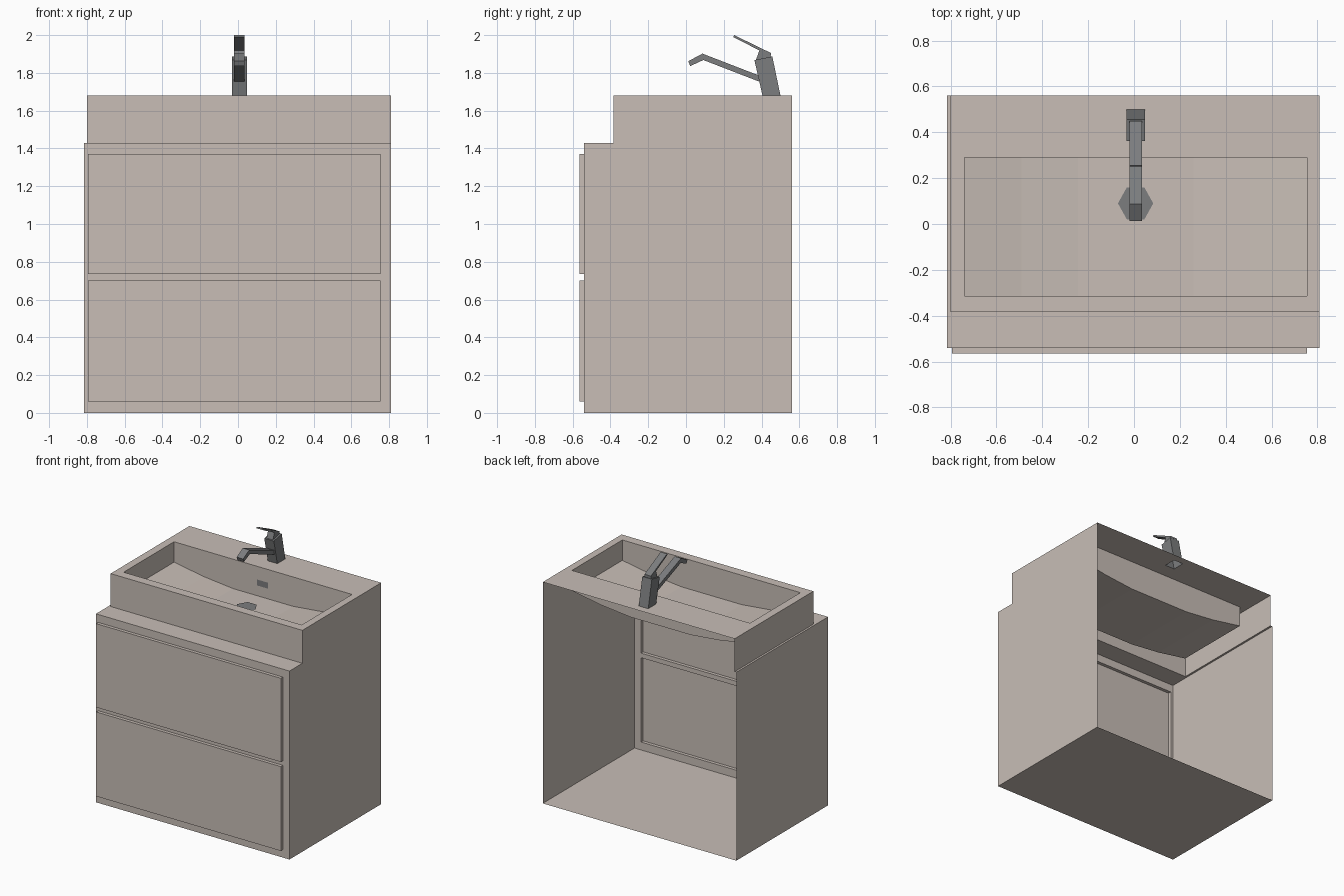
import bpy, bmesh, math
from mathutils import Vector

if "Cube" in bpy.data.objects:
    bpy.data.objects.remove(bpy.data.objects["Cube"])


def material(name, rgb):
    m = bpy.data.materials.new(name)
    m.diffuse_color = (*rgb, 1)
    m.use_nodes = True
    m.node_tree.nodes["Principled BSDF"].inputs["Base Color"].default_value = m.diffuse_color
    return m


BEIGE = material("warm_beige", (0.58, 0.515, 0.47))
GREY = material("metal_grey", (0.2, 0.205, 0.21))


def finish(name, bm, mat):
    bmesh.ops.remove_doubles(bm, verts=bm.verts, dist=1e-5)
    bmesh.ops.recalc_face_normals(bm, faces=bm.faces)
    me = bpy.data.meshes.new(name)
    bm.to_mesh(me)
    bm.free()
    me.materials.append(mat)
    ob = bpy.data.objects.new(name, me)
    bpy.context.collection.objects.link(ob)
    return ob


def sheet(name, polys, mat):
    bm = bmesh.new()
    for p in polys:
        bm.faces.new([bm.verts.new(c) for c in p])
    return finish(name, bm, mat)


def rect_z(x0, x1, y0, y1, z):
    return [(x0, y0, z), (x1, y0, z), (x1, y1, z), (x0, y1, z)]


def rect_y(x0, x1, z0, z1, y):
    return [(x0, y, z0), (x1, y, z0), (x1, y, z1), (x0, y, z1)]


def rect_x(y0, y1, z0, z1, x):
    return [(x, y0, z0), (x, y1, z0), (x, y1, z1), (x, y0, z1)]


def extrude_yz(name, profile, x0, x1, mat, open_edge=None):
    """Side profile in (y, z) pulled across x; open_edge skips one wall."""
    n = len(profile)
    polys = [[(x, y, z) for y, z in profile] for x in (x0, x1)]
    for i in range(n):
        if i != open_edge:
            (a, b), (c, d) = profile[i], profile[(i + 1) % n]
            polys.append([(x0, a, b), (x1, a, b), (x1, c, d), (x0, c, d)])
    return sheet(name, polys, mat)


L, R, F, B = -0.815, 0.81, -0.54, 0.56      # cabinet limits
SL, SF = -0.80, -0.385                      # sink left and front
LEDGE, TOP = 1.43, 1.68
DRAWER_F = -0.565
drawers = [(0.06, 0.70), (0.735, 1.37)]
DX0, DX1 = -0.795, 0.755

# Cabinet shell, open at the back
sheet("cabinet_shell", [
    rect_z(L, R, F, B, 0),
    rect_x(F, B, 0, LEDGE, L),
    rect_x(F, B, 0, LEDGE, R),
    rect_z(L, R, F, SF, LEDGE),
    rect_z(L, SL, SF, B, LEDGE),
], BEIGE)

# Front frame around the drawers
xs = [L, DX0, DX1, R]
zs = [0, 0.06, 0.70, 0.735, 1.37, LEDGE]
sheet("front_frame", [rect_y(xs[i], xs[i + 1], zs[j], zs[j + 1], F)
                      for i in range(3) for j in range(5)
                      if not (i == 1 and j in (1, 3))], BEIGE)

# Drawer fronts, hollow behind
for name, (z0, z1) in zip(("lower_drawer", "upper_drawer"), drawers):
    sheet(name, [
        rect_y(DX0, DX1, z0, z1, DRAWER_F),
        rect_x(DRAWER_F, F, z0, z1, DX0), rect_x(DRAWER_F, F, z0, z1, DX1),
        rect_z(DX0, DX1, DRAWER_F, F, z0), rect_z(DX0, DX1, DRAWER_F, F, z1),
    ], BEIGE)

# Sink outer walls
sheet("sink_walls", [
    rect_y(SL, R, LEDGE, TOP, SF),
    rect_x(SF, B, LEDGE, TOP, SL),
    rect_x(SF, B, LEDGE, TOP, R),
], BEIGE)

# Sink rim with openings for the basin and the faucet
BX0, BX1, BY0, BY1 = -0.74, 0.755, -0.315, 0.29
FX0, FX1, FY0, FY1 = -0.033, 0.047, 0.405, 0.50
bm = bmesh.new()
for loop in (rect_z(SL, R, SF, B, TOP), rect_z(BX0, BX1, BY0, BY1, TOP),
             rect_z(FX0, FX1, FY0, FY1, TOP)):
    vs = [bm.verts.new(c) for c in loop]
    for i in range(4):
        bm.edges.new((vs[i], vs[(i + 1) % 4]))
bmesh.ops.triangle_fill(bm, use_beauty=True, edges=bm.edges[:],
                        normal=Vector((0, 0, 1)))
finish("sink_rim", bm, BEIGE)

# Basin with a faceted curved floor
floor = [(BX0, 1.525), (-0.49, 1.482), (-0.245, 1.457),
         (0.26, 1.457), (0.505, 1.482), (BX1, 1.525)]
polys = [rect_x(BY0, BY1, 1.525, TOP, BX0), rect_x(BY0, BY1, 1.525, TOP, BX1)]
for (xa, za), (xb, zb) in zip(floor, floor[1:]):
    polys.append([(xa, BY0, za), (xb, BY0, zb), (xb, BY1, zb), (xa, BY1, za)])
    for y in (BY0, BY1):
        polys.append([(xa, y, za), (xb, y, zb), (xb, y, TOP), (xa, y, TOP)])
sheet("basin", polys, BEIGE)

# Drain disc and overflow plate
sheet("drain", [[(0.007 + 0.077 * math.cos(k * math.pi / 3),
                  0.09 + 0.08 * math.sin(k * math.pi / 3), 1.462)
                 for k in range(6)]], GREY)
sheet("overflow_plate", [rect_y(-0.042, 0.052, 1.537, 1.582, BY1 - 0.004)], GREY)

# Faucet: open-bottomed body, cap, lever and bent spout
extrude_yz("faucet_body", [(FY0, TOP), (FY1, TOP), (0.457, 1.887), (0.362, 1.868)],
           FX0, FX1, GREY, open_edge=0)
NX0, NX1 = -0.02, 0.034
extrude_yz("faucet_cap", [(0.37, 1.868), (0.45, 1.884), (0.447, 1.905), (0.392, 1.928)],
           NX0, NX1, GREY)
extrude_yz("faucet_lever", [(0.25, 1.99), (0.392, 1.917), (0.45, 1.893),
                            (0.45, 1.905), (0.255, 2.0)], NX0, NX1, GREY)
extrude_yz("faucet_spout", [(0.012, 1.862), (0.087, 1.902), (0.40, 1.781), (0.40, 1.749),
                            (0.092, 1.868), (0.022, 1.836)], NX0, NX1, GREY)
